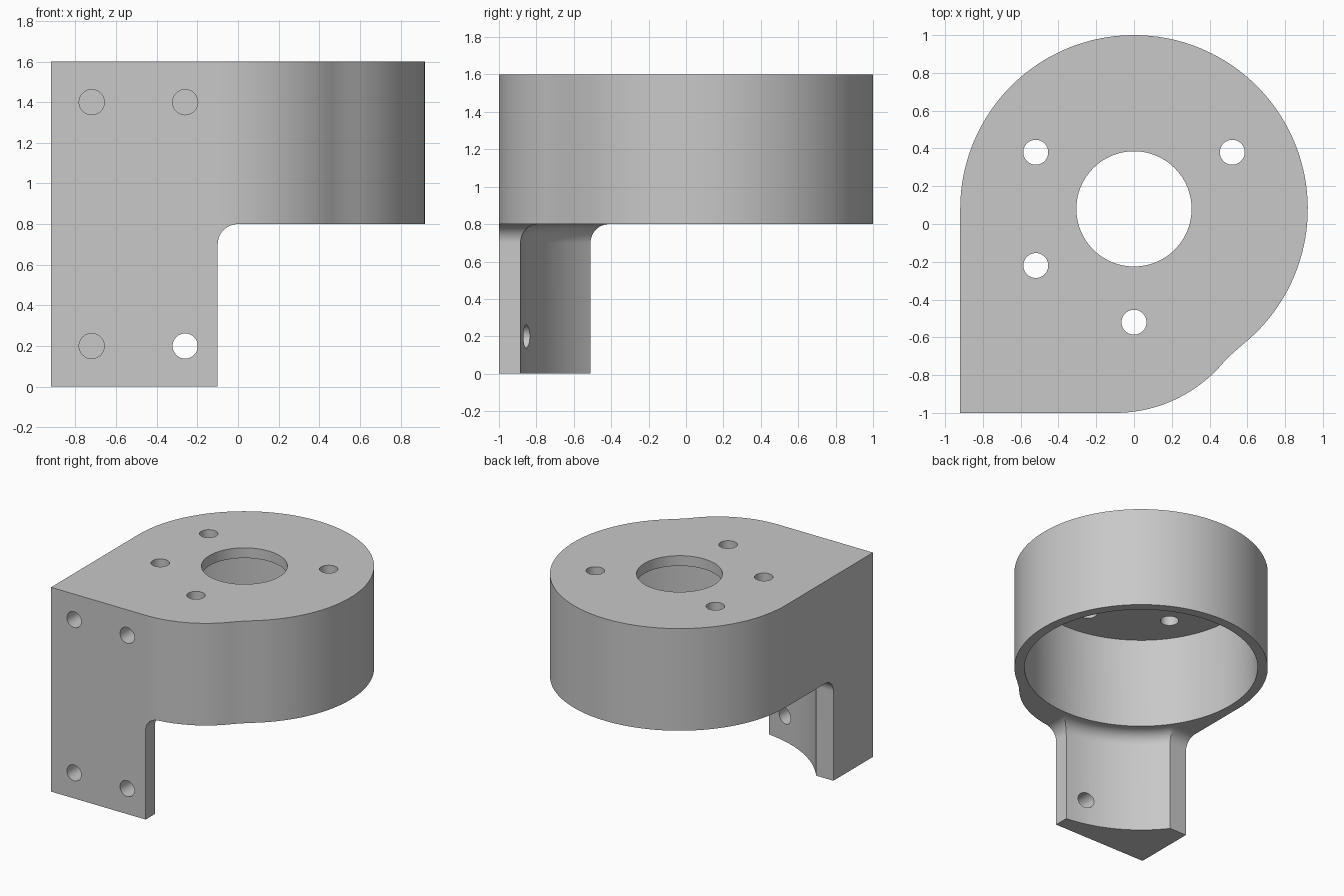
import bpy, bmesh
from math import sin, cos, pi, radians, sqrt, atan2
from mathutils import Matrix

if "Cube" in bpy.data.objects:
    bpy.data.objects.remove(bpy.data.objects["Cube"], do_unlink=True)

CY, R = 0.08, 0.92            # cup axis and outer radius
TOP, RIM, FILLET = 1.6, 0.8, 0.1

grey = bpy.data.materials.new("plain grey")
grey.use_nodes = True
grey.diffuse_color = (0.58, 0.58, 0.58, 1)
grey.node_tree.nodes["Principled BSDF"].inputs["Base Color"].default_value = grey.diffuse_color


def prism(name, points, vector):
    """Extrude a closed outline of 3D points along a vector."""
    bm = bmesh.new()
    face = bm.faces.new([bm.verts.new(p) for p in points])
    new = bmesh.ops.extrude_face_region(bm, geom=[face])["geom"]
    bmesh.ops.translate(bm, vec=vector, verts=[v for v in new if isinstance(v, bmesh.types.BMVert)])
    return finish(name, bm)


def finish(name, bm):
    bmesh.ops.recalc_face_normals(bm, faces=bm.faces)
    mesh = bpy.data.meshes.new(name)
    bm.to_mesh(mesh)
    bm.free()
    obj = bpy.data.objects.new(name, mesh)
    bpy.context.collection.objects.link(obj)
    mesh.materials.append(grey)
    return obj


def arc(cx, cy, r, start, end, n):
    angles = [radians(start + (end - start) * i / n) for i in range(n + 1)]
    return [(cx + r * cos(a), cy + r * sin(a)) for a in angles]


def disc(x, y, r, n=128):
    return arc(x, y, r, 0, 360, n)[:-1]


def cut(target, cutter):
    cutter.hide_render = True
    mod = target.modifiers.new("cut", 'BOOLEAN')
    mod.operation, mod.solver, mod.object = 'DIFFERENCE', 'EXACT', cutter
    bpy.context.view_layer.objects.active = target
    bpy.ops.object.modifier_apply(modifier=mod.name)
    bpy.data.objects.remove(cutter, do_unlink=True)


# Full-height body: round cup blended into a square front corner
join = (0.6, CY - sqrt(R * R - 0.36))
start = degrees_join = atan2(join[1] - CY, join[0]) * 180 / pi
outline = arc(0, CY, R, start, 180, 110)
outline += [(-R, -1)]
outline += arc(-0.1, -0.25, 0.75, -90, -39.5, 28)
outline += [(0.52, -0.687), (0.56, -0.652)]
body = prism("motor_bracket", [(x, y, 0) for x, y in outline], (0, 0, TOP))

# Clear the space below the cup, leaving the corner leg with filleted roots
fillet = [(FILLET * (1 - cos(a)), RIM - FILLET + FILLET * sin(a))
          for a in [i * pi / 24 for i in range(13)]]
side = [(0, -0.5)] + fillet + [(2.5, RIM), (2.5, -0.5)]
cut(body, prism("side_clearance", [(-0.1 + d, -2, z) for d, z in side], (0, 4, 0)))
cut(body, prism("back_clearance", [(-2, -0.51 + d, z) for d, z in side], (4, 0, 0)))

# Round relief on the inner face of the leg
bm = bmesh.new()
profile = [(0, -0.5), (0.97, -0.5)] + [(0.97 - d, z) for d, z in fillet] + [(0, RIM)]
verts = [bm.verts.new((r, 0, z)) for r, z in profile]
edges = [bm.edges.new(pair) for pair in zip(verts, verts[1:])]
bmesh.ops.spin(bm, geom=verts + edges, cent=(0, 0, 0), axis=(0, 0, 1), angle=2 * pi, steps=128)
bmesh.ops.remove_doubles(bm, verts=bm.verts, dist=0.0001)
bmesh.ops.transform(bm, matrix=Matrix.Translation((0, CY, 0)), verts=bm.verts)
cut(body, finish("leg_relief", bm))

# Cup bore under the top plate, and the shaft hole
cut(body, prism("bore", [(x, y, 0.6) for x, y in disc(0, CY, 0.847)], (0, 0, 0.92)))
cut(body, prism("shaft_hole", [(x, y, 1.4) for x, y in disc(0, CY, 0.305, 96)], (0, 0, 0.4)))

# Screw holes in the top plate
for hx, hy in [(-0.52, 0.38), (0.52, 0.38), (-0.52, -0.22), (0, -0.52)]:
    cut(body, prism("plate_hole", [(x, y, 1.4) for x, y in disc(hx, hy, 0.066, 40)], (0, 0, 0.4)))

# Mounting holes in the front face
for hx in (-0.72, -0.26):
    for hz in (0.2, 1.4):
        cut(body, prism("mount_hole", [(x, -1.2, z) for x, z in disc(hx, hz, 0.062, 40)], (0, 0.42, 0)))

# Smooth curved walls, crisp edges, flat planes
bpy.ops.object.select_all(action='DESELECT')
body.select_set(True)
bpy.context.view_layer.objects.active = body
bpy.ops.object.shade_smooth_by_angle(angle=radians(25))
weighted = body.modifiers.new("flat planes", 'WEIGHTED_NORMAL')
weighted.keep_sharp = True
